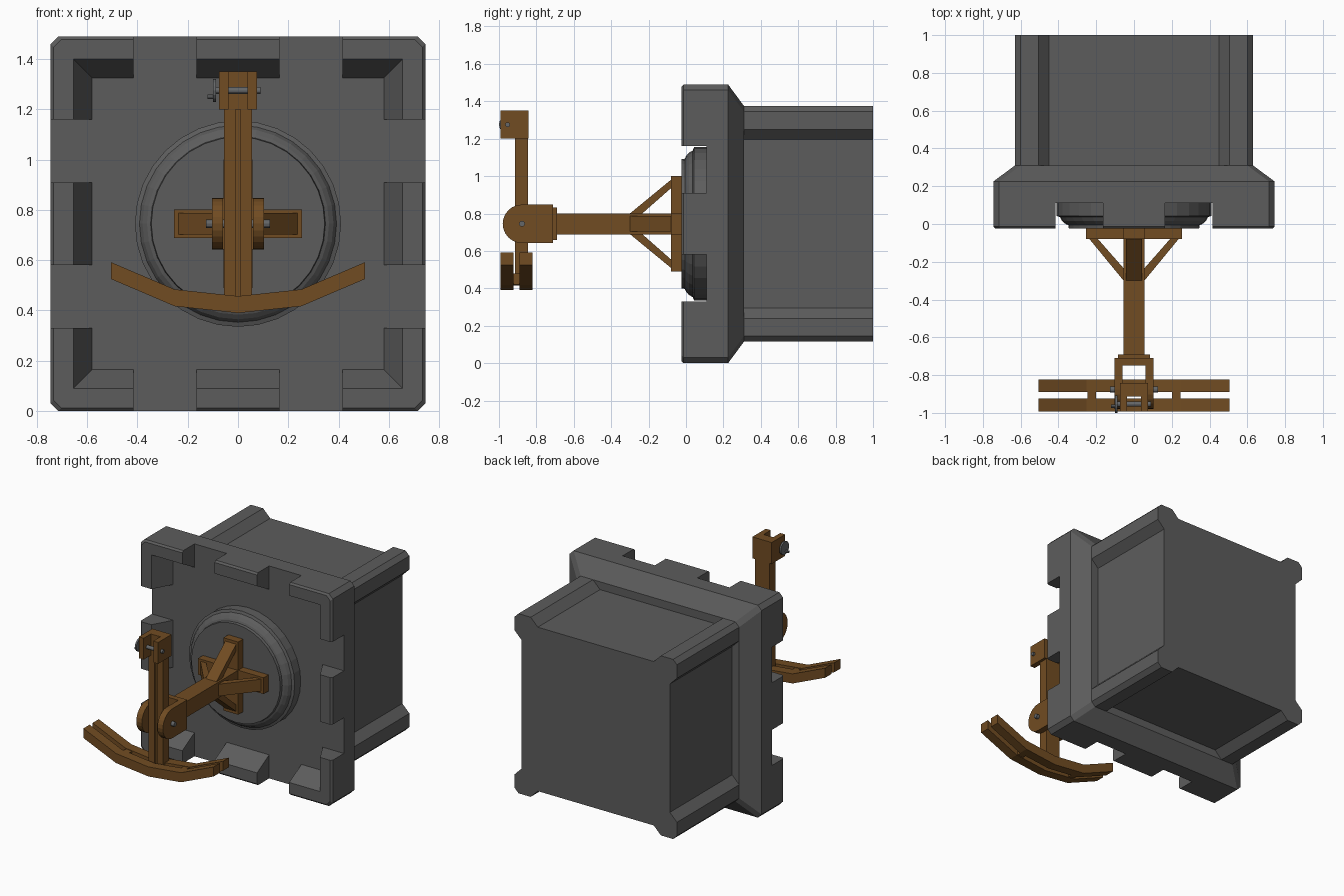
import bpy, bmesh, math

if "Cube" in bpy.data.objects:
    bpy.data.objects.remove(bpy.data.objects["Cube"])

CZ = 0.745  # height of the block's centre


def material(name, r, g, b):
    m = bpy.data.materials.new(name)
    m.diffuse_color = (r, g, b, 1)
    m.use_nodes = True
    m.node_tree.nodes["Principled BSDF"].inputs["Base Color"].default_value = m.diffuse_color
    return m


STONE = material("dark grey stone", 0.108, 0.108, 0.108)
WOOD = material("brown wood", 0.165, 0.072, 0.016)
METAL = material("grey metal", 0.13, 0.135, 0.14)


def finish(name, bm, mat):
    bmesh.ops.remove_doubles(bm, verts=bm.verts, dist=1e-5)
    bmesh.ops.recalc_face_normals(bm, faces=bm.faces)
    me = bpy.data.meshes.new(name)
    bm.to_mesh(me)
    bm.free()
    me.materials.append(mat)
    ob = bpy.data.objects.new(name, me)
    bpy.context.collection.objects.link(ob)
    return ob


def add_loft(bm, rings):
    """Closed rings joined in order, with both ends capped."""
    vs = [[bm.verts.new(p) for p in r] for r in rings]
    n = len(vs[0])
    for a, b in zip(vs, vs[1:]):
        for i in range(n):
            j = (i + 1) % n
            bm.faces.new((a[i], a[j], b[j], b[i]))
    bm.faces.new(vs[0])
    bm.faces.new(vs[-1])


def add_box(bm, x0, x1, y0, y1, z0, z1):
    add_loft(bm, [[(x0, y0, z), (x1, y0, z), (x1, y1, z), (x0, y1, z)] for z in (z0, z1)])


def add_rod(bm, x0, x1, y, z, r, n=12):
    add_loft(bm, [[(x, y + r * math.cos(2 * math.pi * i / n), z + r * math.sin(2 * math.pi * i / n))
                   for i in range(n)] for x in (x0, x1)])


def turn(p, k):
    """Quarter turns about the block's axis; p = (x, y, z from centre)."""
    x, y, z = p
    for _ in range(k):
        x, z = -z, x
    return (x, y, z + CZ)


# Tapered collar behind the front frame
def octagon(h, y, c=0.03):
    return [turn(p, k) for k in range(4) for p in ((h, y, h - c), (h - c, y, h))]


bm = bmesh.new()
add_loft(bm, [octagon(0.745, 0.11), octagon(0.745, 0.225), octagon(0.63, 0.31)])
finish("block_collar", bm, STONE)

# Rear box: corner posts with recessed panels between them
corner = [(0.575, 0.45), (0.63, 0.505), (0.63, 0.60), (0.60, 0.63), (0.505, 0.63), (0.45, 0.575)]
bm = bmesh.new()
add_loft(bm, [[turn((x, y, z), k) for k in range(4) for x, z in corner] for y in (0.29, 1.0)])
finish("rear_box", bm, STONE)

# Front frame: four corner blocks and four middle blocks with sloped inner faces
section = [(0.733, -0.025, 0.03), (0.655, -0.025, 0), (0.58, 0.11, 0),
           (0.745, 0.11, 0.03), (0.745, -0.013, 0.03)]  # reach, y, corner cut
bm = bmesh.new()
for k in range(4):
    add_loft(bm, [[turn((t, y, h), k) for h, y, c in section] for t in (-0.165, 0.165)])
    add_loft(bm, [[turn((0.415, y, h), k) for h, y, c in section],
                  [turn((h - c, y, h), k) for h, y, c in section],
                  [turn((h, y, h - c), k) for h, y, c in section],
                  [turn((h, y, 0.415), k) for h, y, c in section]])
finish("front_frame", bm, STONE)

# Round moulded boss in the middle of the front
profile = [(0.41, 0.115), (0.41, 0.043), (0.392, 0.036), (0.38, 0.015), (0.362, 0.0),
           (0.348, -0.006), (0.345, -0.025)]
N = 32
bm = bmesh.new()
add_loft(bm, [[(r * math.cos(2 * math.pi * i / N), y, CZ + r * math.sin(2 * math.pi * i / N))
               for i in range(N)] for r, y in profile])
finish("round_boss", bm, STONE)

# Cross-shaped wall plate
bm = bmesh.new()
add_box(bm, -0.255, 0.255, -0.08, -0.024, CZ - 0.057, CZ + 0.057)
add_box(bm, -0.057, 0.057, -0.0805, -0.0245, CZ - 0.255, CZ + 0.255)
finish("wall_plate", bm, WOOD)

# Four diagonal braces
bm = bmesh.new()
brace = [(0.24, -0.075), (0.05, -0.306), (0.05, -0.24), (0.195, -0.075)]
for k in range(4):
    add_loft(bm, [[turn((s, y, w), k) for s, y in brace] for w in (-0.042, 0.042)])
finish("braces", bm, WOOD)

# Horizontal arm with collar
bm = bmesh.new()
add_box(bm, -0.056, 0.056, -0.70, -0.07, CZ - 0.056, CZ + 0.056)
add_box(bm, -0.085, 0.085, -0.715, -0.69, CZ - 0.087, CZ + 0.087)
finish("arm", bm, WOOD)

# Fork with rounded cheeks
bm = bmesh.new()
add_box(bm, -0.1, 0.1, -0.748, -0.71, CZ - 0.103, CZ + 0.103)
cheek = [(-0.71, CZ + 0.103)] + [
    (-0.877 - 0.103 * math.sin(math.pi * i / 12), CZ + 0.103 * math.cos(math.pi * i / 12))
    for i in range(13)] + [(-0.71, CZ - 0.103)]
for s in (-1, 1):
    add_loft(bm, [[(s * x, y, z) for y, z in cheek] for x in (0.06, 0.103)])
finish("fork", bm, WOOD)

bm = bmesh.new()
add_rod(bm, -0.127, 0.127, -0.877, CZ, 0.016)
finish("fork_pin", bm, METAL)

# Upright post with a groove down its front
groove = [(-0.056, -0.845), (-0.056, -0.913), (-0.01, -0.913), (-0.01, -0.893),
          (0.01, -0.893), (0.01, -0.913), (0.056, -0.913), (0.056, -0.845)]
bm = bmesh.new()
add_loft(bm, [[(x, y, z) for x, y in groove] for z in (0.42, 1.205)])
finish("upright_post", bm, WOOD)

# Open-fronted head on the post
head = [(-0.075, -0.843), (-0.075, -0.992), (-0.037, -0.992), (-0.037, -0.913),
        (0.037, -0.913), (0.037, -0.992), (0.075, -0.992), (0.075, -0.843)]
bm = bmesh.new()
add_loft(bm, [[(x, y, z) for x, y in head] for z in (1.2, 1.35)])
finish("post_head", bm, WOOD)

# Axle, crank disc and handle
bm = bmesh.new()
add_rod(bm, -0.09, 0.09, -0.954, 1.275, 0.013)
add_rod(bm, -0.1, -0.088, -0.954, 1.275, 0.046, 16)
add_rod(bm, -0.122, -0.095, -0.965, 1.25, 0.009, 8)
finish("crank", bm, METAL)

# Curved bow: two rails joined by spacers
bow = [(-0.505, 0.525), (-0.252, 0.417), (0, 0.39), (0.252, 0.417), (0.505, 0.525)]
bm = bmesh.new()
for y0, y1 in ((-0.992, -0.923), (-0.89, -0.822)):
    add_loft(bm, [[(x, y0, z), (x, y1, z), (x, y1, z + 0.067), (x, y0, z + 0.067)] for x, z in bow])
for s in (-1, 1):
    add_loft(bm, [[(s * x, y, z) for y, z in ((-0.93, b), (-0.88, b), (-0.88, b + 0.06), (-0.93, b + 0.06))]
                  for x, b in ((0.2, 0.415), (0.245, 0.42))])
finish("bow", bm, WOOD)
